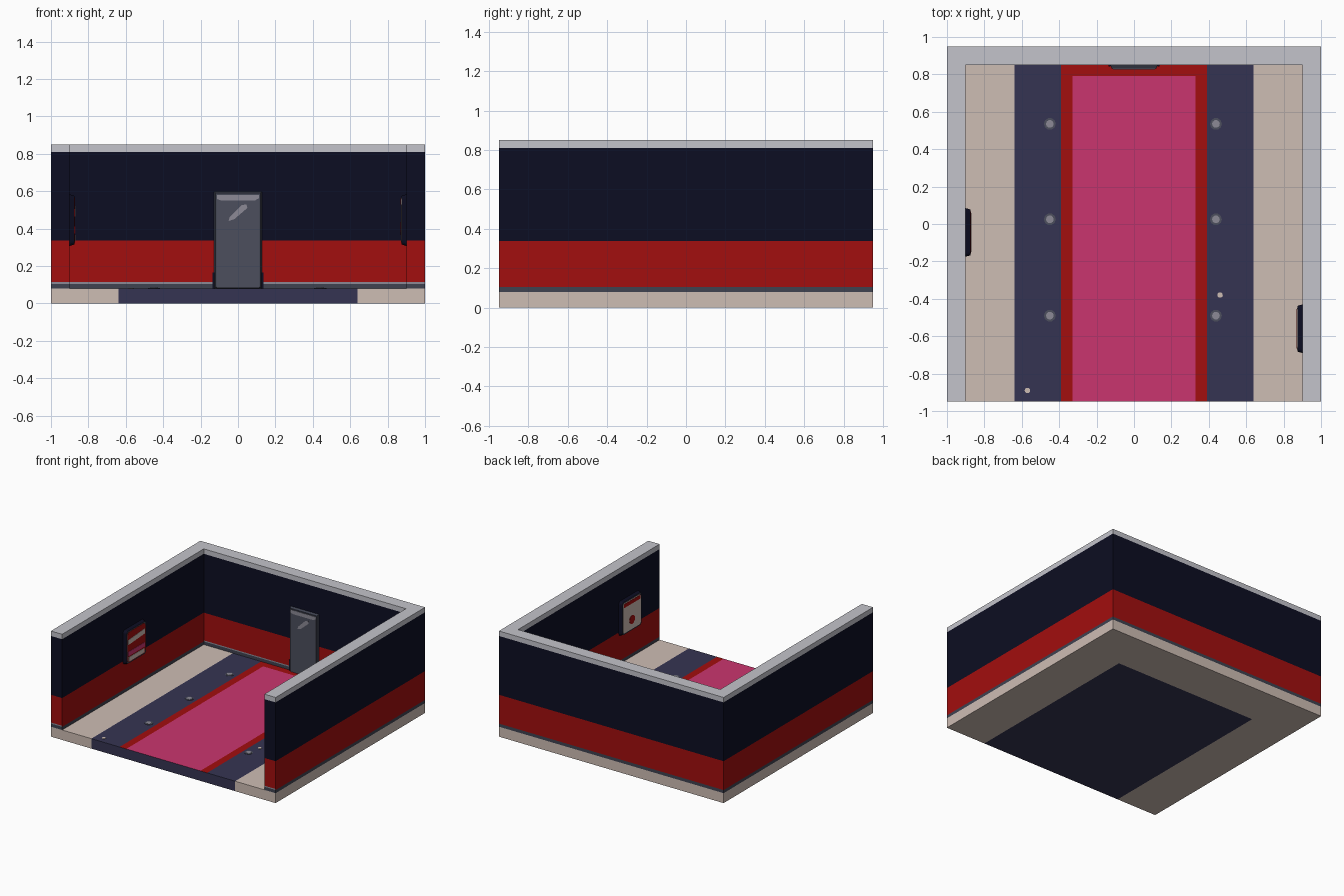
import bpy, bmesh, math
from mathutils import Matrix, Vector

if "Cube" in bpy.data.objects:
    bpy.data.objects.remove(bpy.data.objects["Cube"])

def srgb(r, g, b):
    f = lambda c: c / 12.92 if c <= 0.04045 else ((c + 0.055) / 1.055) ** 2.4
    return (f(r / 255), f(g / 255), f(b / 255), 1)

COLOURS = {
    "beige": (206, 189, 180), "indigo": (53, 52, 82), "red": (162, 14, 14),
    "pink": (202, 53, 110), "slate": (62, 66, 80), "navy": (12, 13, 34),
    "light grey": (196, 196, 203), "panel grey": (76, 79, 93), "mid grey": (140, 138, 150),
}
MATS = list(COLOURS)
for n, c in COLOURS.items():
    bpy.data.materials.new(n).diffuse_color = srgb(*c)

def finish(name, bm, rule):
    """Turn a bmesh into an object, choosing each face's colour with rule(face)."""
    bmesh.ops.recalc_face_normals(bm, faces=bm.faces)
    used = [rule(f) for f in bm.faces]
    slots = sorted(set(used), key=MATS.index)
    me = bpy.data.meshes.new(name)
    for f, u in zip(bm.faces, used):
        f.material_index = slots.index(u)
    for s in slots:
        me.materials.append(bpy.data.materials[s])
    bm.to_mesh(me)
    bm.free()
    ob = bpy.data.objects.new(name, me)
    bpy.context.collection.objects.link(ob)
    return ob

def prism(bm, lower, upper):
    """Closed solid between two matching outlines."""
    a = [bm.verts.new(p) for p in lower]
    b = [bm.verts.new(p) for p in upper]
    bm.faces.new(a)
    bm.faces.new(b)
    for i in range(len(a)):
        j = (i + 1) % len(a)
        bm.faces.new((a[i], a[j], b[j], b[i]))

def cut(bm, axis, values):
    no = Vector([float(i == axis) for i in range(3)])
    for v in values:
        bmesh.ops.bisect_plane(bm, geom=bm.verts[:] + bm.edges[:] + bm.faces[:],
                               plane_co=no * v, plane_no=no)

# Floor slab, cut along the edges of the painted carpet and strips
bm = bmesh.new()
rect = [(-1, -0.95), (1, -0.95), (1, 0.95), (-1, 0.95)]
prism(bm, [(x, y, 0) for x, y in rect], [(x, y, 0.08) for x, y in rect])
cut(bm, 0, [-0.64, -0.39, -0.33, 0.33, 0.39, 0.64])
cut(bm, 1, [0.59, 0.79, 0.85])

def floor_colour(f):
    c, n = f.calc_center_median(), f.normal
    x = abs(c.x)
    if n.z > 0.5 and c.y < 0.85:
        if x < 0.33 and c.y < 0.79:
            return "pink"
        if x < 0.39:
            return "red"
        return "indigo" if x < 0.64 else "beige"
    if (n.z < -0.5 and c.y < 0.59 or n.y < -0.5) and x < 0.64:
        return "indigo"
    return "beige"
finish("floor", bm, floor_colour)

# U-shaped walls with horizontal paint bands
bm = bmesh.new()
u = [(-1, -0.95), (-0.9, -0.95), (-0.9, 0.85), (0.9, 0.85),
     (0.9, -0.95), (1, -0.95), (1, 0.95), (-1, 0.95)]
prism(bm, [(x, y, 0.08) for x, y in u], [(x, y, 0.85) for x, y in u])
cut(bm, 2, [0.105, 0.114, 0.337, 0.81])

def wall_colour(f):
    z = f.calc_center_median().z
    if z < 0.105:
        return "slate"
    if z < 0.114:
        return "mid grey" if f.normal.y < -0.5 else "red"
    return "red" if z < 0.337 else "navy" if z < 0.81 else "light grey"
finish("walls", bm, wall_colour)

# Wall-mounted plates: outline in (u, v), facing local -y, depth d0 to d1
def plate(name, pts, d0, d1, colour, mat, side=None, inset=0.0):
    cu = (min(p[0] for p in pts) + max(p[0] for p in pts)) / 2
    cv = (min(p[1] for p in pts) + max(p[1] for p in pts)) / 2
    shrink = lambda p: (p[0] - math.copysign(inset, p[0] - cu), -d1,
                        p[1] - math.copysign(inset, p[1] - cv))
    bm = bmesh.new()
    prism(bm, [(a, -d0, b) for a, b in pts], [shrink(p) for p in pts])
    ob = finish(name, bm, lambda f: side if side and f.normal.y > -0.9 else colour)
    ob.matrix_world = mat
    return ob

def box(u0, u1, v0, v1):
    return [(u0, v0), (u1, v0), (u1, v1), (u0, v1)]

def rounded(w, h, r, n=4):
    pts = []
    for k, (sx, sy) in enumerate([(1, 1), (-1, 1), (-1, -1), (1, -1)]):
        for i in range(n + 1):
            a = math.pi / 2 * (k + i / n)
            pts.append((sx * (w - r) + r * math.cos(a), sy * (h - r) + r * math.sin(a)))
    return pts

def disc(r, n, u0=0.0, v0=0.0):
    return [(u0 + r * math.cos(2 * math.pi * i / n), v0 + r * math.sin(2 * math.pi * i / n))
            for i in range(n)]

# Door on the back wall, with shine marks
door = Matrix.Translation((0, 0.85, 0))
plate("door_frame", box(-0.127, 0.127, 0.08, 0.597), 0, 0.018, "slate", door, inset=0.008)
plate("door_panel", box(-0.115, 0.115, 0.081, 0.582), 0.018, 0.021, "panel grey", door)
plate("door_top_shine", [(-0.113, 0.558), (-0.09, 0.55), (0.09, 0.55), (0.113, 0.563),
                         (0.113, 0.58), (-0.113, 0.58)], 0.021, 0.023, "mid grey", door)
plate("door_diagonal_shine", [(-0.05, 0.44), (-0.02, 0.45), (0.05, 0.51), (0.045, 0.53),
                              (0.02, 0.525), (-0.045, 0.46)], 0.021, 0.023, "mid grey", door)
for s in (-1, 1):
    plate("door_foot", box(s * 0.131 - 0.005, s * 0.131 + 0.005, 0.08, 0.165),
          0, 0.008, "navy", door)

# Framed pictures on the side walls
left = Matrix.Translation((-0.9, -0.045, 0.445)) @ Matrix.Rotation(math.pi / 2, 4, 'Z')
right = Matrix.Translation((0.9, -0.56, 0.445)) @ Matrix.Rotation(-math.pi / 2, 4, 'Z')
for name, m, base in (("left", left, "red"), ("right", right, "beige")):
    plate(name + "_picture_frame", rounded(0.13, 0.138, 0.02), 0, 0.026, "slate", m, "navy", 0.008)
    plate(name + "_picture", rounded(0.112, 0.12, 0.02), 0.026, 0.028, base, m)
plate("left_picture_pale_band", [(-0.105, 0.02), (0.105, 0.035), (0.105, 0.075), (-0.105, 0.06)],
      0.028, 0.03, "beige", left)
plate("left_picture_pink_band", box(-0.105, 0.105, -0.07, -0.035), 0.028, 0.03, "pink", left)
plate("left_picture_base_band", box(-0.1, 0.1, -0.115, -0.08), 0.028, 0.03, "beige", left)
plate("right_picture_top_band", box(-0.105, 0.105, 0.085, 0.115), 0.028, 0.03, "red", right)
plate("right_picture_dot", disc(0.035, 12, 0, -0.045), 0.028, 0.03, "red", right)

# Flat floor lights and pale spots (plates turned to face up)
def floor_at(x, y):
    return Matrix.Translation((x, y, 0.08)) @ Matrix.Rotation(-math.pi / 2, 4, 'X')
for x in (-0.45, 0.438):
    for y in (0.535, 0.025, -0.49):
        plate("floor_light_ring", disc(0.032, 10), 0, 0.002, "panel grey", floor_at(x, y))
        plate("floor_light", disc(0.021, 10), 0.002, 0.004, "mid grey", floor_at(x, y))
for x, y in ((0.46, -0.38), (-0.57, -0.89)):
    plate("floor_spot", disc(0.015, 10), 0, 0.002, "beige", floor_at(x, y))

for m in bpy.data.materials:
    if m.users and not m.is_grease_pencil:
        m.use_nodes = True
        m.node_tree.nodes["Principled BSDF"].inputs["Base Color"].default_value = m.diffuse_color
